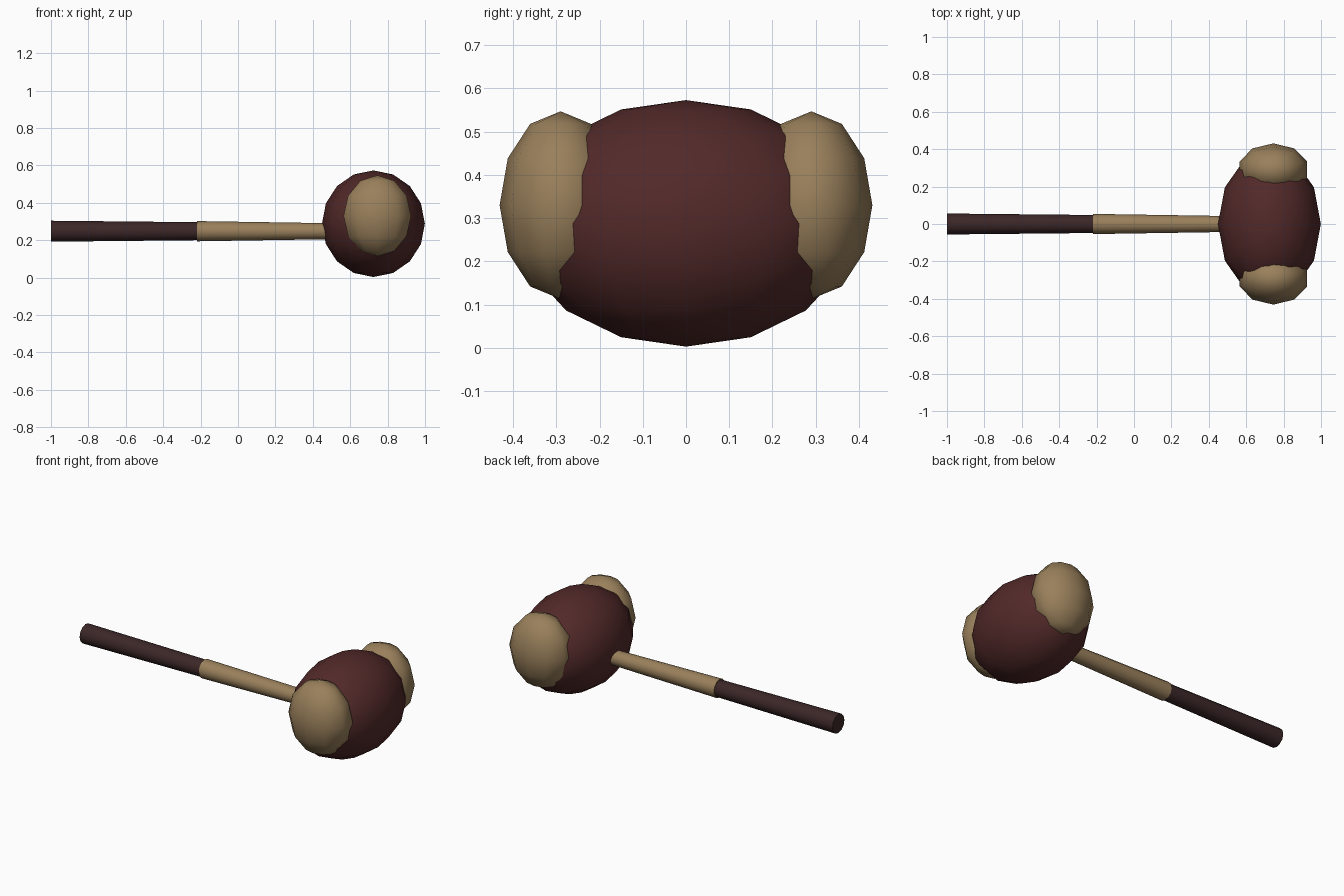
import bpy
import bmesh
from math import radians
from mathutils import Matrix

cube = bpy.data.objects.get("Cube")
if cube:
    bpy.data.objects.remove(cube, do_unlink=True)


def make_material(name, rgb):
    mat = bpy.data.materials.new(name)
    mat.use_nodes = True
    color = (*rgb, 1.0)
    mat.diffuse_color = color
    bsdf = next(n for n in mat.node_tree.nodes if n.type == "BSDF_PRINCIPLED")
    bsdf.inputs["Base Color"].default_value = color
    bsdf.inputs["Roughness"].default_value = 0.7
    return mat


maroon = make_material("maroon", (0.085, 0.022, 0.022))
tan = make_material("tan", (0.32, 0.215, 0.105))
dark_brown = make_material("dark_brown", (0.045, 0.02, 0.021))


def finish(name, bm, mat, crease):
    mesh = bpy.data.meshes.new(name)
    bm.to_mesh(mesh)
    bm.free()
    mesh.materials.append(mat)
    obj = bpy.data.objects.new(name, mesh)
    bpy.context.collection.objects.link(obj)
    bpy.ops.object.select_all(action="DESELECT")
    obj.select_set(True)
    bpy.context.view_layer.objects.active = obj
    bpy.ops.object.shade_smooth_by_angle(angle=radians(crease))
    return obj


def ellipsoid(name, center, radii, segments, rings, mat):
    """Upright sphere with a vertex column facing front and back."""
    bm = bmesh.new()
    bmesh.ops.create_uvsphere(bm, u_segments=segments, v_segments=rings, radius=1)
    # Turn the widest column of vertices onto the y axis
    lead = max((v.co for v in bm.verts if abs(v.co.z) < 0.01), key=lambda c: c.y)
    turn = Matrix.Rotation(lead.xy.angle_signed((0, 1)) * -1, 4, "Z")
    if (turn @ lead).y < 0.999:
        turn.invert()
    bm.transform(Matrix.Translation(center) @ Matrix.Diagonal((*radii, 1)) @ turn)
    return finish(name, bm, mat, 60)


def tapered_rod(name, x0, x1, r0, r1, mat):
    """Round rod along x, from radius r0 at x0 to radius r1 at x1."""
    bm = bmesh.new()
    bmesh.ops.create_cone(bm, cap_ends=True, segments=12, radius1=r0,
                          radius2=r1, depth=x1 - x0)
    place = Matrix.Translation(((x0 + x1) / 2, 0, 0.248))
    bm.transform(place @ Matrix.Rotation(radians(90), 4, "Y"))
    return finish(name, bm, mat, 40)


# Barrel of the mallet and its two striking knobs
ellipsoid("mallet_head", (0.724, 0, 0.288), (0.275, 0.392, 0.285), 12, 8, maroon)
for side, y in (("front", -0.29), ("back", 0.29)):
    ellipsoid(side + "_knob", (0.745, y, 0.33), (0.19, 0.141, 0.217), 10, 6, tan)

# Handle: dark grip and lighter shaft
tapered_rod("grip", -1.0, -0.2, 0.056, 0.048, dark_brown)
tapered_rod("shaft", -0.22, 0.6, 0.054, 0.041, tan)
